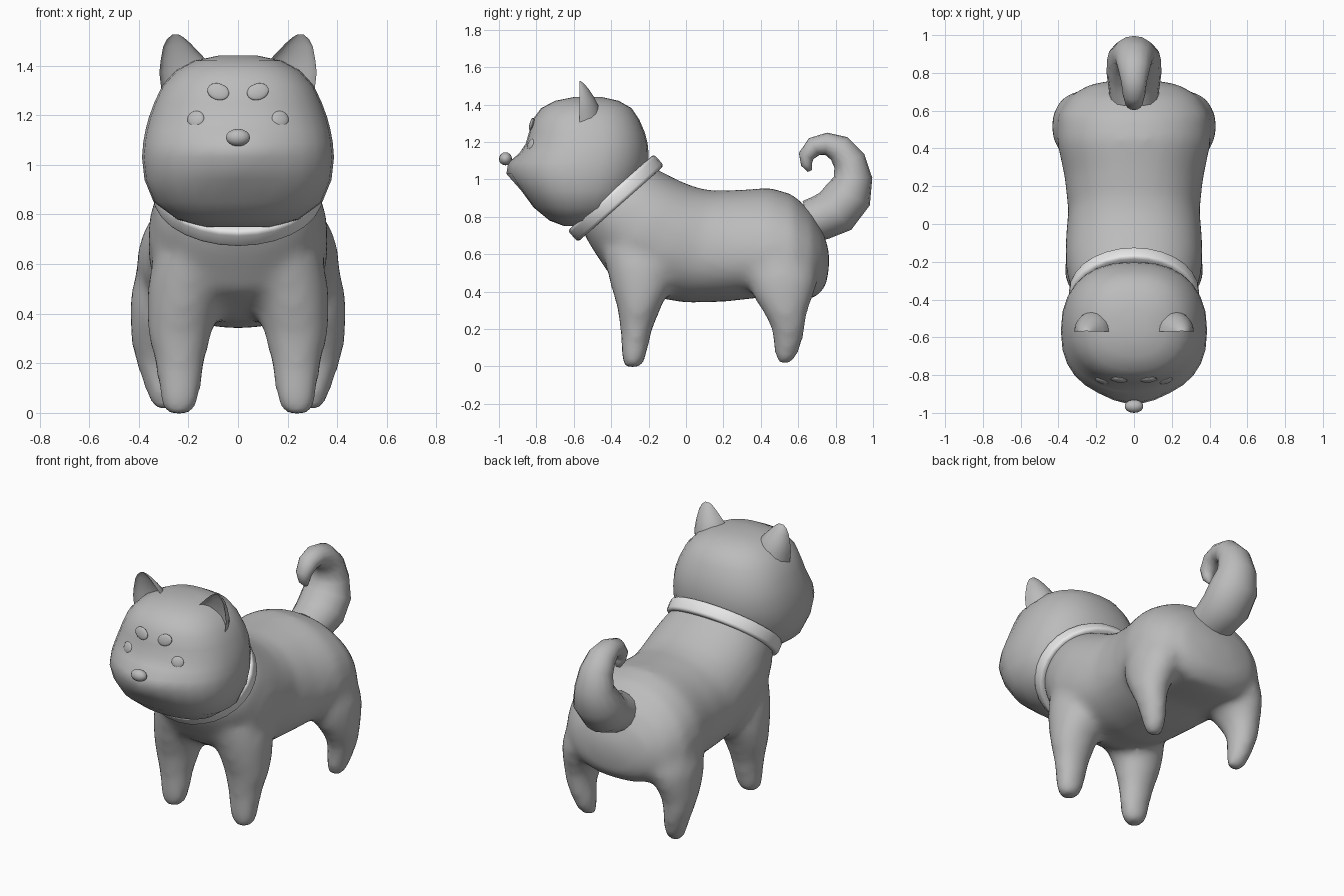
import bpy, bmesh
from math import sin, cos, pi, exp, radians, copysign
from mathutils import Vector as V, Matrix

if "Cube" in bpy.data.objects:
    bpy.data.objects.remove(bpy.data.objects["Cube"])


def material(name, value):
    m = bpy.data.materials.new(name)
    m.use_nodes = True
    colour = (value, value, value, 1)
    m.diffuse_color = colour
    m.node_tree.nodes["Principled BSDF"].inputs["Base Color"].default_value = colour
    return m


FUR = material("grey fur", 0.5)
BAND = material("pale collar", 0.8)


def oval(centre, u, v, sides=24, power=2.0, pear=0.0):
    """Closed superellipse ring with half axes u and v, narrowed towards +v by pear."""
    ring = []
    for i in range(sides):
        c, s = cos(2 * pi * i / sides), sin(2 * pi * i / sides)
        a = copysign(abs(c) ** (2 / power), c)
        b = copysign(abs(s) ** (2 / power), s)
        ring.append(V(centre) + V(u) * a * (1 - pear * (b + .4)) + V(v) * b)
    return ring


def loft(bm, rings):
    """Skin a list of rings and close both ends."""
    loops = [[bm.verts.new(p) for p in r] for r in rings]
    for a, b in zip(loops, loops[1:]):
        for i in range(len(a)):
            j = (i + 1) % len(a)
            bm.faces.new((a[i], a[j], b[j], b[i]))
    bm.faces.new(loops[0][::-1])
    bm.faces.new(loops[-1])


def finish(bm, name, mat, angle=60):
    bmesh.ops.recalc_face_normals(bm, faces=bm.faces[:])
    mesh = bpy.data.meshes.new(name)
    bm.to_mesh(mesh)
    bm.free()
    mesh.materials.append(mat)
    ob = bpy.data.objects.new(name, mesh)
    bpy.context.collection.objects.link(ob)
    bpy.ops.object.select_all(action='DESELECT')
    ob.select_set(True)
    bpy.context.view_layer.objects.active = ob
    bpy.ops.object.shade_smooth_by_angle(angle=radians(angle))
    return ob


# Torso: top point (y, z), bottom point (y, z), half width, narrowing of the top
body = bmesh.new()
torso = [(-.2, 1.08, -.57, .76, .29, 0), (-.13, 1.04, -.515, .65, .335, 0),
         (-.03, .99, -.41, .49, .362, 0), (.06, .955, -.21, .375, .365, .02),
         (.15, .94, .0, .34, .355, .05), (.30, .945, .20, .345, .38, .1),
         (.45, .955, .42, .37, .425, .13), (.57, .92, .58, .36, .42, .13),
         (.67, .83, .68, .36, .355, .1), (.73, .73, .745, .42, .24, 0),
         (.765, .62, .765, .52, .09, 0)]
loft(body, [oval((0, (ty + by) / 2, (tz + bz) / 2), (w, 0, 0),
                 (0, (ty - by) / 2, (tz - bz) / 2), 32, 2.2, pear)
            for ty, tz, by, bz, w, pear in torso])

# Legs: height, centre y, centre x, half depth, half width
front_leg = [(-.005, -.285, .24, .05, .055), (.05, -.28, .235, .067, .08),
             (.2, -.265, .235, .087, .1), (.32, -.25, .235, .12, .13),
             (.42, -.24, .222, .16, .147), (.52, -.245, .2, .18, .165),
             (.62, -.265, .175, .185, .165), (.72, -.28, .15, .17, .14)]
hind_leg = [(.01, .525, .295, .04, .045), (.06, .535, .303, .062, .06),
            (.13, .545, .315, .078, .072), (.22, .545, .332, .095, .085),
            (.29, .53, .332, .118, .1), (.37, .52, .315, .16, .12),
            (.46, .515, .295, .19, .14), (.58, .5, .26, .19, .15),
            (.7, .48, .21, .16, .14)]
for side in (-1, 1):
    for leg in (front_leg, hind_leg):
        loft(body, [oval((side * x, y, z), (rx, 0, 0), (0, ry, 0))
                    for z, y, x, ry, rx in leg])

# Fuse torso and legs into one soft skin
ob = finish(body, "body", FUR, 180)
fuse = ob.modifiers.new("fuse", 'REMESH')
fuse.mode = 'VOXEL'
fuse.voxel_size = .025
fuse.use_smooth_shade = True
soften = ob.modifiers.new("soften", 'SMOOTH')
soften.factor = .5
soften.iterations = 12

# Head: height, front y, back y, half width; muzzle pushed out in the middle
head = [(.75, -.65, -.47, .14), (.78, -.73, -.39, .245), (.85, -.815, -.31, .34),
        (.94, -.88, -.25, .377), (1.03, -.92, -.21, .387), (1.09, -.91, -.2, .382),
        (1.14, -.882, -.2, .373), (1.19, -.857, -.205, .36), (1.25, -.84, -.22, .338),
        (1.32, -.82, -.25, .305), (1.38, -.775, -.29, .25), (1.42, -.7, -.36, .175),
        (1.44, -.6, -.45, .08)]
rings = [oval((0, (f + b) / 2, z), (w, 0, 0), (0, (b - f) / 2, 0), 28, 2.35)
         for z, f, b, w in head]
for p in (p for ring in rings for p in ring):
    if p.y < -.6:
        p.y -= .052 * exp(-(p.x / .13) ** 2 - ((p.z - 1.06) / .06) ** 2)
bm = bmesh.new()
loft(bm, rings)
finish(bm, "head", FUR, 180)

# Ears: inner (x, z), outer (x, z), depth; rounded back, hollow front
ear = [(.11, 1.36, .305, 1.27, .125), (.13, 1.425, .317, 1.37, .1),
       (.163, 1.46, .312, 1.42, .078), (.192, 1.49, .302, 1.475, .05),
       (.218, 1.513, .287, 1.506, .027), (.24, 1.526, .265, 1.525, .008)]
for side, label in ((1, "left"), (-1, "right")):
    rings = []
    for xi, zi, xo, zo, d in ear:
        a, b = V((side * xi, -.57, zi)), V((side * xo, -.57, zo))
        arc = [pi * i / 10 for i in range(11)]
        back = [(t, d) for t in arc]
        hollow = [(t, d * .45) for t in arc[9:0:-1]]
        rings.append([(a + b) / 2 + (b - a) / 2 * cos(t) + V((0, r * sin(t), 0))
                      for t, r in back + hollow])
    bm = bmesh.new()
    loft(bm, rings)
    finish(bm, label + "_ear", FUR)


def blob(name, centre, size, turn=(0, 0, 0)):
    bm = bmesh.new()
    bmesh.ops.create_uvsphere(bm, u_segments=14, v_segments=8, radius=1)
    ob = finish(bm, name, FUR, 180)
    ob.location, ob.scale, ob.rotation_euler = centre, size, turn


# Face details
blob("nose", (0, -.965, 1.11), (.05, .035, .035))
for side, label in ((1, "left"), (-1, "right")):
    blob(label + "_eye", (side * .08, -.825, 1.295), (.046, .012, .034),
         (radians(-14), radians(-side * 18), radians(side * 8)))
    blob(label + "_cheek_spot", (side * .17, -.83, 1.185), (.036, .013, .034),
         (radians(-18), 0, radians(side * 20)))

# Curled tail: centre y, z and radius along the curl
tail = [(.66, .775, .115), (.72, .795, .12), (.80, .83, .13), (.87, .92, .127),
        (.893, 1.01, .103), (.873, 1.10, .088), (.82, 1.165, .075),
        (.75, 1.19, .06), (.685, 1.175, .053), (.642, 1.125, .042),
        (.645, 1.08, .03), (.662, 1.045, .012)]
rings = []
for i, (y, z, r) in enumerate(tail):
    p, q = tail[max(i - 1, 0)], tail[min(i + 1, len(tail) - 1)]
    along = V((0, q[0] - p[0], q[1] - p[1])).normalized()
    rings.append(oval((0, y, z), (r * 1.12, 0, 0), V((0, -along.z, along.y)) * r, 16))
bm = bmesh.new()
loft(bm, rings)
finish(bm, "tail", FUR, 80)

# Collar: tilted oval band
bm = bmesh.new()
bmesh.ops.create_cone(bm, cap_ends=False, segments=28, radius1=1, radius2=1, depth=.082)
bm.transform(Matrix.Diagonal((.345, .308, 1, 1)))
ob = finish(bm, "collar", BAND, 45)
ob.location = (0, -.375, .9)
ob.rotation_euler = (radians(41.5), 0, 0)
thick = ob.modifiers.new("thickness", 'SOLIDIFY')
thick.thickness = .06
thick.offset = -1
edge = ob.modifiers.new("rounded edge", 'BEVEL')
edge.width = .018
edge.segments = 3
